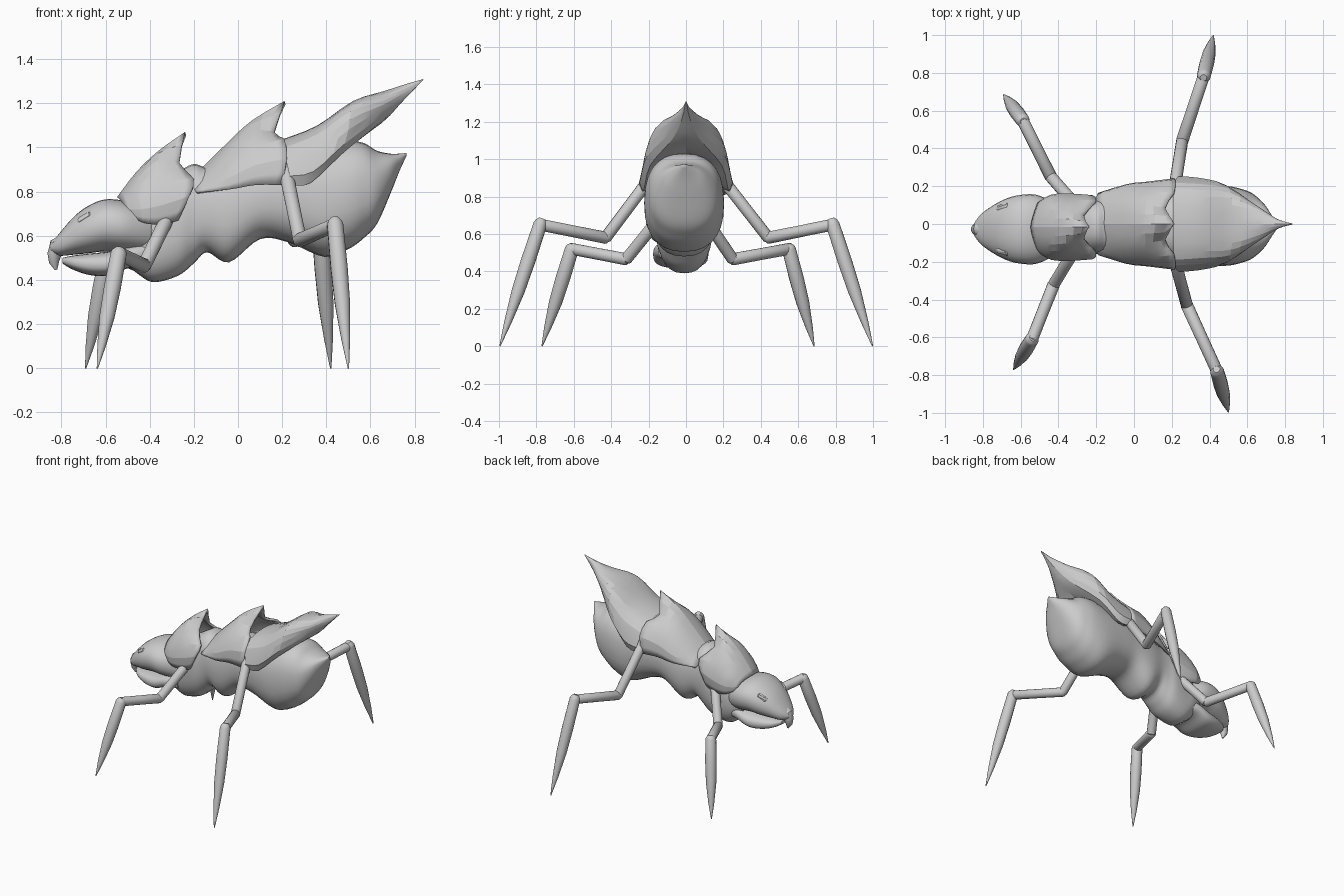
import bpy, math
from mathutils import Vector

if "Cube" in bpy.data.objects:
    bpy.data.objects.remove(bpy.data.objects["Cube"])


def make(name, verts, faces, angle=35):
    me = bpy.data.meshes.new(name)
    me.from_pydata([tuple(v) for v in verts], [], faces)
    ob = bpy.data.objects.new(name, me)
    bpy.context.collection.objects.link(ob)
    bpy.ops.object.select_all(action='DESELECT')
    ob.select_set(True)
    bpy.context.view_layer.objects.active = ob
    bpy.ops.object.mode_set(mode='EDIT')
    bpy.ops.mesh.select_all(action='SELECT')
    bpy.ops.mesh.remove_doubles(threshold=0.0005)
    bpy.ops.mesh.normals_make_consistent(inside=False)
    bpy.ops.object.mode_set(mode='OBJECT')
    bpy.ops.object.shade_smooth_by_angle(angle=math.radians(angle))
    return ob


def smooth_path(pts, n):
    """Catmull-Rom through points of any dimension."""
    out = []
    last = len(pts) - 1
    for i in range(last):
        a, b, c, d = pts[max(i - 1, 0)], pts[i], pts[i + 1], pts[min(i + 2, last)]
        for k in range(n):
            t = k / n
            out.append([q + 0.5 * t * (r - p + t * (2*p - 5*q + 4*r - s + t * (3*(q - r) + s - p)))
                        for p, q, r, s in zip(a, b, c, d)])
    out.append(list(pts[-1]))
    return out


def skin(rings, closed=True):
    n = len(rings[0])
    verts = [v for r in rings for v in r]
    faces = []
    for i in range(len(rings) - 1):
        for j in range(n if closed else n - 1):
            k = (j + 1) % n
            faces.append((i*n + j, i*n + k, (i+1)*n + k, (i+1)*n + j))
    if closed:
        faces += [tuple(range(n)), tuple((len(rings) - 1)*n + j for j in range(n))]
    return verts, faces


def loft(name, sections, yc, power=2.4, n=5, sides=28):
    """Sections are (x, bottom z, top z, half width)."""
    rings = []
    for x, zb, zt, w in smooth_path(sections, n):
        ring = []
        for j in range(sides):
            a = 2 * math.pi * j / sides
            c, s = math.cos(a), math.sin(a)
            y = math.copysign(abs(c) ** (2 / power), c) * w
            z = math.copysign(abs(s) ** (2 / power), s) * (zt - zb) / 2
            ring.append((x, yc + y, (zb + zt) / 2 + z))
        rings.append(ring)
    return make(name, *skin(rings))


def shell(name, rows, yc, n=2):
    """Rows run front to back, each from the ridge down to the rim; mirrored in y."""
    full = [[(x, -y, z) for x, y, z in reversed(r[1:])] + r for r in rows]
    across = [smooth_path(r, n) for r in full]
    cols = [smooth_path(list(c), n + 1) for c in zip(*across)]
    grid = [[(x, y + yc, z) for x, y, z in r] for r in zip(*cols)]
    ob = make(name, *skin(grid, closed=False), angle=14)
    m = ob.modifiers.new('thickness', 'SOLIDIFY')
    m.thickness = 0.015
    return ob


def tube(name, pts, radii, sides=14):
    pts = [Vector(p) for p in pts]
    rings = []
    for i, p in enumerate(pts):
        d = pts[min(i + 1, len(pts) - 1)] - pts[max(i - 1, 0)]
        q = Vector((0, 1, 0)).rotation_difference(d)
        rings.append([p + q @ Vector((radii[i] * math.cos(2*math.pi*j/sides), 0,
                                      radii[i] * math.sin(2*math.pi*j/sides)))
                      for j in range(sides)])
    return make(name, *skin(rings))


def limb(name, a, b, profile):
    a, b = Vector(a), Vector(b)
    return tube(name, [a.lerp(b, t) for t, r in profile], [r for t, r in profile])


# Thorax and abdomen
loft('body', [(-.53, .49, .68, .1), (-.45, .425, .75, .13), (-.38, .39, .82, .14),
              (-.27, .42, .89, .155), (-.2, .475, .925, .15), (-.14, .525, .91, .155),
              (-.04, .48, .94, .175), (.1, .585, .96, .185), (.23, .57, 1.0, .2),
              (.39, .505, 1.02, .213), (.5, .54, 1.03, .21), (.57, .59, 1.02, .195),
              (.63, .655, .985, .17), (.69, .79, .972, .115), (.73, .89, .972, .055),
              (.762, .96, .975, .008)], -.01)

# Head, jaw and beak
loft('head', [(-.848, .53, .56, .03), (-.81, .51, .61, .08), (-.74, .515, .69, .13),
              (-.67, .522, .74, .165), (-.6, .53, .765, .182), (-.52, .525, .76, .183),
              (-.44, .52, .74, .15), (-.36, .52, .72, .1)], -.028, 2.2)
loft('jaw', [(-.795, .475, .5, .04), (-.75, .448, .51, .09), (-.67, .422, .52, .125),
             (-.58, .42, .53, .145), (-.49, .455, .56, .145), (-.4, .45, .58, .12)], -.028, 2.6)
tube('beak', [(-.78, -.028, .57), (-.82, -.028, .55), (-.832, -.028, .515),
              (-.833, -.028, .48), (-.824, -.028, .446)], [.045, .04, .032, .023, .006])
for side, s in (('left', 1), ('right', -1)):
    tube('brow_' + side, [(-.74, s*.085 - .028, .645), (-.71, s*.11 - .028, .668),
                          (-.67, s*.12 - .028, .688), (-.63, s*.115 - .028, .70)],
         [.005, .02, .022, .005], 10)

# Three overlapping spiked back shells
shell('front_shell', [
    [(-.548, 0, .775), (-.535, .06, .765), (-.52, .105, .745), (-.51, .13, .72), (-.49, .14, .69)],
    [(-.46, 0, .89), (-.46, .09, .855), (-.45, .15, .79), (-.44, .172, .72), (-.43, .165, .66)],
    [(-.36, 0, .985), (-.36, .085, .945), (-.35, .15, .84), (-.34, .178, .74), (-.35, .165, .65)],
    [(-.24, 0, 1.07), (-.265, .065, .93), (-.2, .14, .86), (-.22, .17, .78), (-.27, .16, .67)]], -.017)
shell('middle_shell', [
    [(-.21, 0, .86), (-.2, .06, .85), (-.2, .105, .835), (-.2, .14, .815), (-.19, .165, .80)],
    [(-.06, 0, 1.01), (-.06, .1, .98), (-.06, .165, .92), (-.05, .205, .86), (-.04, .21, .81)],
    [(.06, 0, 1.12), (.06, .1, 1.075), (.07, .175, 1.0), (.08, .22, .92), (.08, .225, .83)],
    [(.21, 0, 1.21), (.165, .085, 1.07), (.21, .165, 1.04), (.22, .235, .95), (.2, .24, .83)]], 0)
rear = [
    [(.21, 0, 1.04), (.21, .1, 1.03), (.21, .19, 1.0), (.22, .235, .93), (.25, .235, .83), (.27, 0, .9)],
    [(.36, 0, 1.1), (.36, .1, 1.09), (.36, .18, 1.06), (.36, .23, .97), (.33, .225, .84), (.38, 0, .97)],
    [(.52, 0, 1.21), (.52, .1, 1.205), (.51, .165, 1.165), (.5, .198, 1.08), (.47, .19, .97), (.5, 0, 1.03)],
    [(.66, 0, 1.255), (.66, .06, 1.24), (.655, .09, 1.21), (.65, .095, 1.17), (.64, .07, 1.11), (.65, 0, 1.11)],
    [(.76, 0, 1.287), (.76, .02, 1.275), (.76, .025, 1.26), (.76, .025, 1.245), (.755, .02, 1.22), (.755, 0, 1.22)],
    [(.84, 0, 1.31)] + [(.838, .003, 1.306)] * 4 + [(.838, 0, 1.304)]]
shell('rear_shell', rear, 0).modifiers.clear()

# Legs: hip, ankle, knee, foot
legs = {
    'front_leg_right': [(-.31, -.13, .70), (-.425, -.32, .465), (-.54, -.61, .52), (-.637, -.77, 0)],
    'front_leg_left': [(-.30, .09, .70), (-.44, .25, .465), (-.59, .55, .52), (-.69, .685, 0)],
    'rear_leg_right': [(.215, -.19, .90), (.28, -.43, .58), (.44, -.78, .65), (.5, -.995, 0)],
    'rear_leg_left': [(.215, .19, .90), (.255, .44, .58), (.37, .785, .65), (.42, .998, 0)]}
rod = [(-.06, .015), (-.03, .028), (0, .033), (.5, .032), (1, .032), (1.03, .025), (1.06, .012)]
shin = [(-.05, .018), (-.025, .032), (0, .037), (.3, .039), (.55, .035), (.8, .02), (1, .003)]
for name, (hip, ankle, knee, foot) in legs.items():
    limb(name + '_upper', hip, ankle, rod)
    limb(name + '_middle', ankle, knee, rod)
    limb(name + '_shin', knee, foot, shin)
